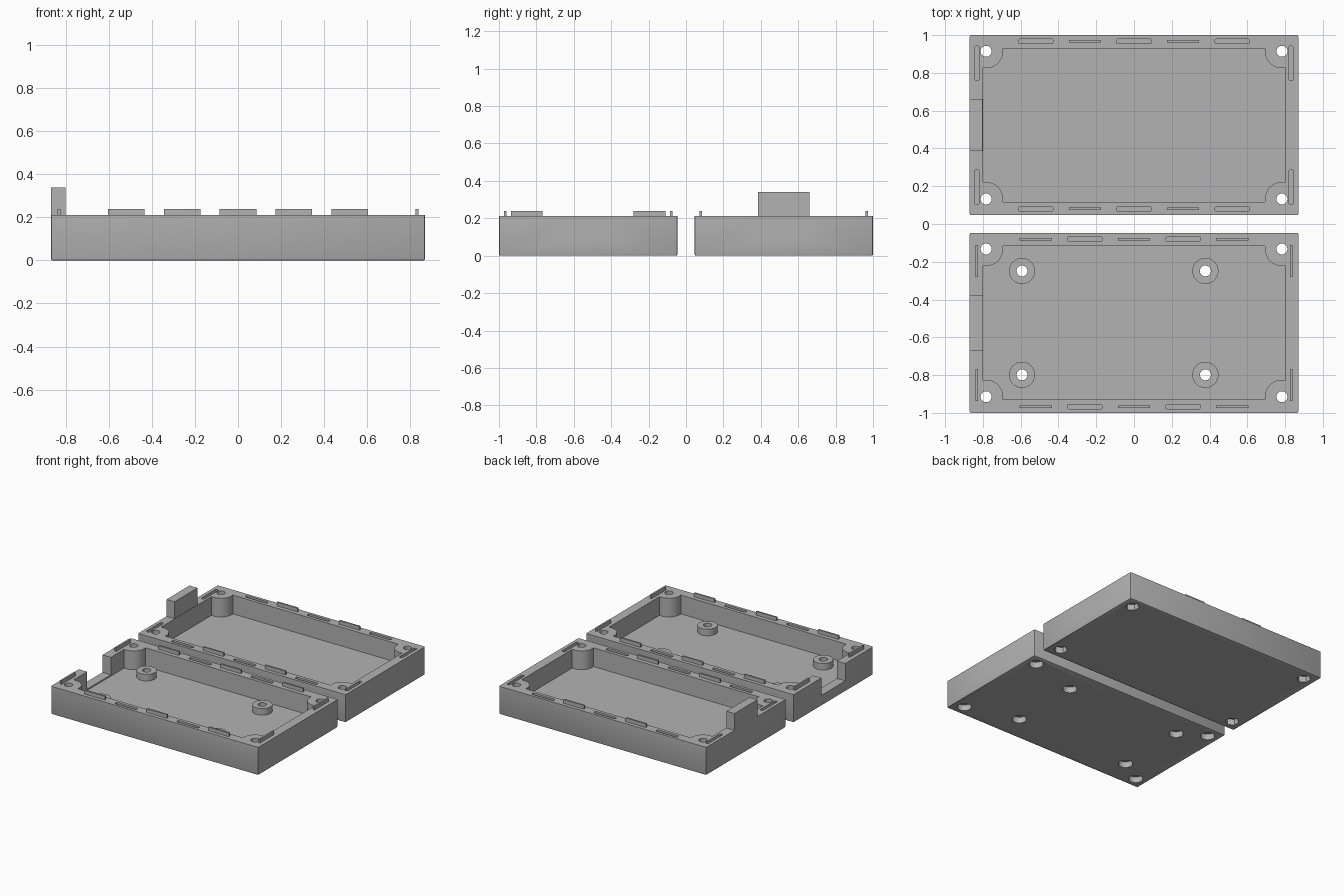
import bpy, bmesh, math
from mathutils import Matrix, Vector

if "Cube" in bpy.data.objects:
    bpy.data.objects.remove(bpy.data.objects["Cube"], do_unlink=True)

grey = bpy.data.materials.new("matte grey")
grey.use_nodes = True
grey.diffuse_color = (0.45, 0.45, 0.45, 1)
grey.node_tree.nodes["Principled BSDF"].inputs["Base Color"].default_value = grey.diffuse_color

HX, HY, H = 0.87, 0.477, 0.212      # outer half sizes and wall height
CX, CY, FLOOR = 0.80, 0.406, 0.07   # cavity half sizes and floor height
PX, PY, PR = 0.783, 0.391, 0.09     # screw post centres and radius
RIM_Y, RIM_X = 0.4435, 0.832        # lines of the tongues and slots


def make(name, bm):
    bmesh.ops.recalc_face_normals(bm, faces=bm.faces)
    mesh = bpy.data.meshes.new(name)
    bm.to_mesh(mesh)
    bm.free()
    mesh.materials.append(grey)
    obj = bpy.data.objects.new(name, mesh)
    bpy.context.collection.objects.link(obj)
    return obj


def box(name, x, y, z, bevel=0, keep=lambda e: True):
    bm = bmesh.new()
    bmesh.ops.create_cube(bm, size=1)
    lo, hi = Vector((x[0], y[0], z[0])), Vector((x[1], y[1], z[1]))
    for v in bm.verts:
        v.co = (lo + hi) / 2 + v.co * (hi - lo)
    if bevel:
        bmesh.ops.bevel(bm, geom=[e for e in bm.edges if keep(e)], offset=bevel,
                        segments=2, profile=0.5, affect='EDGES')
    return make(name, bm)


def bar(name, cx, cy, length, width, z, along_x, bevel=0):
    a, b = (length, width) if along_x else (width, length)
    upright = lambda e: abs(e.verts[0].co.z - e.verts[1].co.z) > 0.001
    return box(name, (cx - a / 2, cx + a / 2), (cy - b / 2, cy + b / 2), z, bevel, upright)


def cyl(name, centre, r, depth, axis='Z', sides=40):
    bm = bmesh.new()
    bmesh.ops.create_cone(bm, cap_ends=True, segments=sides, radius1=r, radius2=r, depth=depth)
    if axis == 'X':
        bm.transform(Matrix.Rotation(math.pi / 2, 4, 'Y'))
    bm.transform(Matrix.Translation(centre))
    return make(name, bm)


def cavity(name, oy):
    # Rectangle with a rounded post standing in each corner
    start = math.pi - math.asin((CY - PY) / PR)
    end = 1.5 * math.pi + math.asin((CX - PX) / PR)
    arc = [(PX + PR * math.cos(t), PY + PR * math.sin(t))
           for t in (start + (end - start) * i / 14 for i in range(15))]
    points = []
    for sx, sy in ((1, 1), (1, -1), (-1, -1), (-1, 1)):
        points += [(sx * x, sy * y) for x, y in (arc if sx * sy > 0 else arc[::-1])]
    bm = bmesh.new()
    face = bm.faces.new([bm.verts.new((x, y + oy, FLOOR)) for x, y in points])
    top = bmesh.ops.extrude_face_region(bm, geom=[face])["geom"]
    bmesh.ops.translate(bm, vec=(0, 0, 0.3),
                        verts=[v for v in top if isinstance(v, bmesh.types.BMVert)])
    return make(name, bm)


def combine(obj, steps):
    # Run the unions and cuts, keep the result and remove the helpers
    for op, other in steps:
        other.hide_render = True
        mod = obj.modifiers.new(op.lower(), 'BOOLEAN')
        mod.operation, mod.solver, mod.object = op, 'EXACT', other
    bpy.context.view_layer.update()
    result = bpy.data.meshes.new_from_object(
        obj.evaluated_get(bpy.context.evaluated_depsgraph_get()))
    obj.modifiers.clear()
    obj.data = result
    for _, other in steps:
        bpy.data.objects.remove(other, do_unlink=True)
    bpy.ops.object.select_all(action='DESELECT')
    obj.select_set(True)
    bpy.context.view_layer.objects.active = obj
    bpy.ops.object.shade_smooth_by_angle(angle=math.radians(30))


def tray(name, oy, is_base):
    # Outer shell, softened on the uprights and the bottom rim
    body = box(name, (-HX, HX), (oy - HY, oy + HY), (0, H), 0.008,
               lambda e: min(v.co.z for v in e.verts) < 0.001)
    steps = []
    add = lambda o: steps.append(('UNION', o))
    cut = lambda o: steps.append(('DIFFERENCE', o))
    cut(cavity("cavity_cutter", oy))

    # Rim joints: tongues on one tray meet slots on the other
    def joint(x, y, tongue, along_x):
        if tongue:
            add(bar("tongue", x, y, 0.17, 0.013, (H - 0.03, 0.24), along_x))
        else:
            cut(bar("slot_cutter", x, y, 0.182, 0.025, (H - 0.035, 0.3), along_x, 0.008))

    for side in (-1, 1):
        for i in range(-2, 3):
            joint(i * 0.26, oy + side * RIM_Y, (i % 2 == 0) == is_base, True)
        for end in (-1, 1):
            joint(end * RIM_X, oy + side * 0.328, is_base, False)

    # Left wall: notch in the base, matching tab on the lid
    if is_base:
        cut(box("notch_cutter", (-0.95, -0.78), (oy - 0.143, oy + 0.143), (0.08, 0.4)))
    else:
        add(box("tab", (-HX, -0.803), (oy - 0.138, oy + 0.138), (H - 0.03, 0.34)))

    # Right wall: half-round cable opening with a wider outer recess
    cut(cyl("cable_cutter", (0.84, oy, H + 0.002), 0.083, 0.16, 'X', 64))
    cut(cyl("recess_cutter", (0.888, oy, H + 0.002), 0.134, 0.1, 'X', 64))

    # Screw holes, with head or nut pockets underneath
    holes = [(sx * PX, oy + sy * PY) for sx in (-1, 1) for sy in (-1, 1)]
    if is_base:
        mounts = [(x, oy + sy * 0.275) for x in (-0.593, 0.378) for sy in (-1, 1)]
        for x, y in mounts:
            add(cyl("standoff", (x, y, FLOOR + 0.015), 0.069, 0.07))
        holes += mounts
    for x, y in holes:
        cut(cyl("hole_cutter", (x, y, 0.15), 0.029, 0.5))
        cut(cyl("pocket_cutter", (x, y, 0), 0.05, 0.09, sides=40 if is_base else 6))
    combine(body, steps)


tray("base_tray", -0.5235, True)
tray("lid_tray", 0.5235, False)
